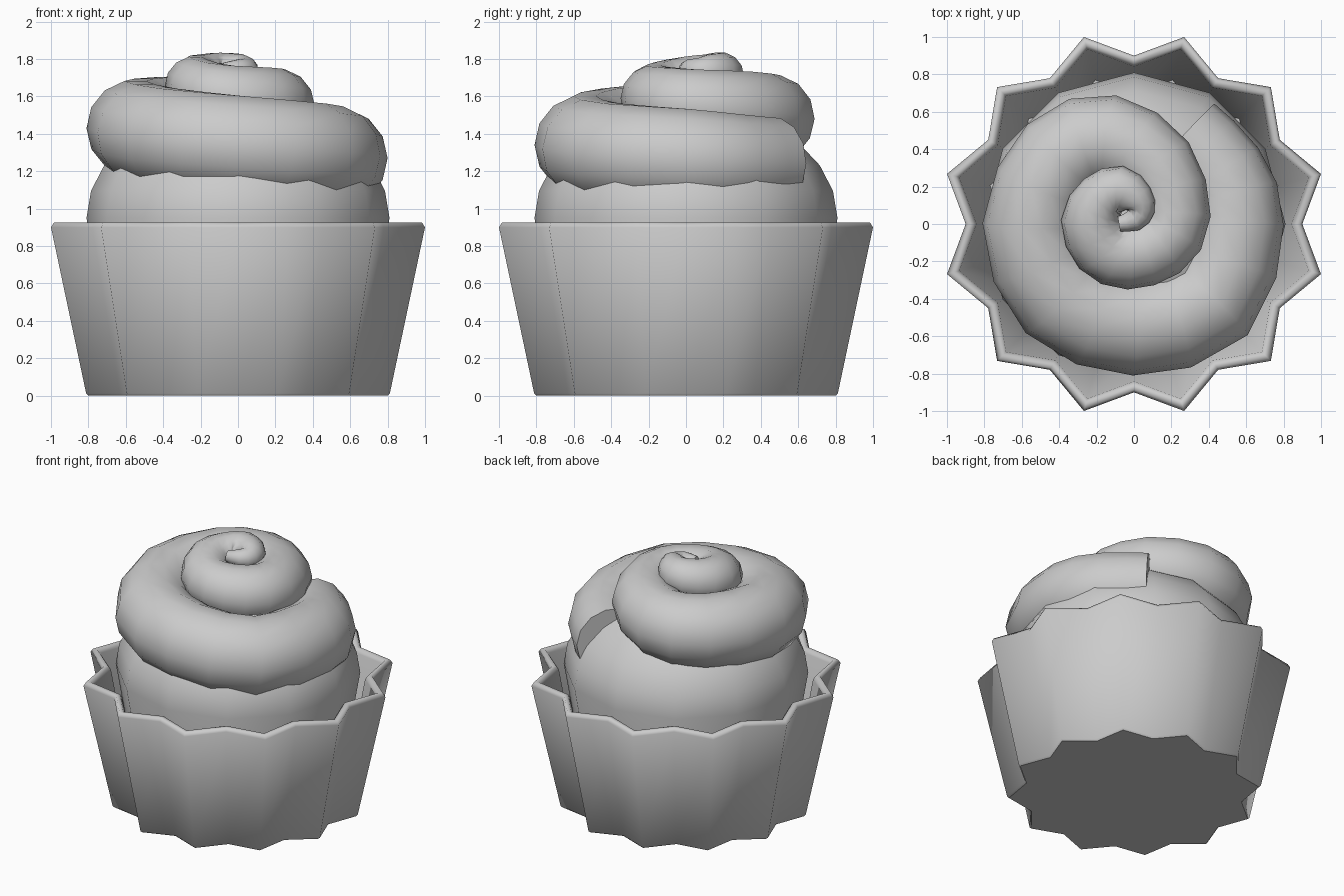
import bpy
import bmesh
import math
from mathutils import Vector

old = bpy.data.objects.get("Cube")
if old:
    bpy.data.objects.remove(old, do_unlink=True)

# One plain colour for everything
GREY = (0.6, 0.6, 0.6, 1.0)
grey = bpy.data.materials.new("plain grey")
grey.use_nodes = True
grey.diffuse_color = GREY
for node in grey.node_tree.nodes:
    if node.type == "BSDF_PRINCIPLED":
        node.inputs["Base Color"].default_value = GREY


def loft(name, rings):
    """Skin a list of equal-length point rings, smooth sides and flat end caps."""
    bm = bmesh.new()
    loops = [[bm.verts.new(point) for point in ring] for ring in rings]
    count = len(loops[0])
    for low, high in zip(loops, loops[1:]):
        for i in range(count):
            j = (i + 1) % count
            face = bm.faces.new((low[i], low[j], high[j], high[i]))
            face.smooth = True
    bm.faces.new(loops[0][::-1])
    bm.faces.new(loops[-1])
    bmesh.ops.recalc_face_normals(bm, faces=bm.faces[:])
    mesh = bpy.data.meshes.new(name)
    bm.to_mesh(mesh)
    bm.free()
    mesh.materials.append(grey)
    obj = bpy.data.objects.new(name, mesh)
    bpy.context.collection.objects.link(obj)
    return obj


def level_ring(radii, scale, z):
    """Horizontal ring whose corners take the given radii in turn."""
    step = math.tau / len(radii)
    return [Vector((scale * r * math.cos(i * step), scale * r * math.sin(i * step), z))
            for i, r in enumerate(radii)]


# Pleated paper cup: outer wall, rounded rim, inner wall
PLEATS = [0.9, 1.035] * 12
cup_profile = [(0.8, 0), (0.812, 0.012), (1, 0.9), (0.985, 0.925),
               (0.955, 0.925), (0.935, 0.9), (0.77, 0.05)]
loft("paper_cup", [level_ring(PLEATS, s, z) for s, z in cup_profile])

# Cake: tapered body under a flattened dome
ROUND = [1.0] * 12
cake_rings = [level_ring(ROUND, 0.66, 0.06)]
for i in range(7):
    a = math.radians(i * 14)
    cake_rings.append(level_ring(ROUND, 0.81 * math.cos(a), 0.95 + 0.6 * math.sin(a)))
loft("cake", cake_rings)

# Frosting swirl: centre line and thickness, from the outer end up to the tip
swirl = [Vector(p) for p in (
    (.26, .46, 1.24, .25), (.45, .26, 1.25, .26), (.53, 0, 1.27, .27),
    (.41, -.41, 1.3, .27), (0, -.54, 1.34, .27), (-.39, -.39, 1.38, .27),
    (-.55, 0, 1.43, .26), (-.39, .36, 1.46, .25), (-.13, .45, 1.48, .24),
    (.12, .3, 1.52, .22), (.21, .04, 1.55, .2), (.13, -.11, 1.57, .19),
    (-.04, -.17, 1.59, .18), (-.17, -.12, 1.62, .17), (-.23, .02, 1.66, .16),
    (-.17, .14, 1.69, .14), (-.07, .18, 1.71, .13), (.01, .13, 1.73, .1),
    (.03, .07, 1.73, .08), (0, .02, 1.74, .06), (-.08, 0, 1.74, .04))]


def smooth_path(points):
    """Insert a spline midpoint between neighbouring points."""
    path = []
    last = len(points) - 1
    for i in range(last):
        before = points[max(i - 1, 0)]
        after = points[min(i + 2, last)]
        path.append(points[i])
        path.append((points[i] + points[i + 1]) * 0.5625 - (before + after) * 0.0625)
    return path + [points[-1]]


def tube(path, sides):
    """Round cross-sections standing square to the path."""
    rings = []
    for i, point in enumerate(path):
        ahead = path[min(i + 1, len(path) - 1)].to_3d()
        behind = path[max(i - 1, 0)].to_3d()
        along = (ahead - behind).normalized()
        across = along.cross(Vector((0, 0, 1))).normalized()
        up = across.cross(along)
        ring = []
        for k in range(sides):
            a = math.tau * k / sides
            ring.append(point.to_3d() + point.w * (across * math.cos(a) + up * math.sin(a)))
        rings.append(ring)
    return rings


loft("frosting_swirl", tube(smooth_path(swirl), 14))
